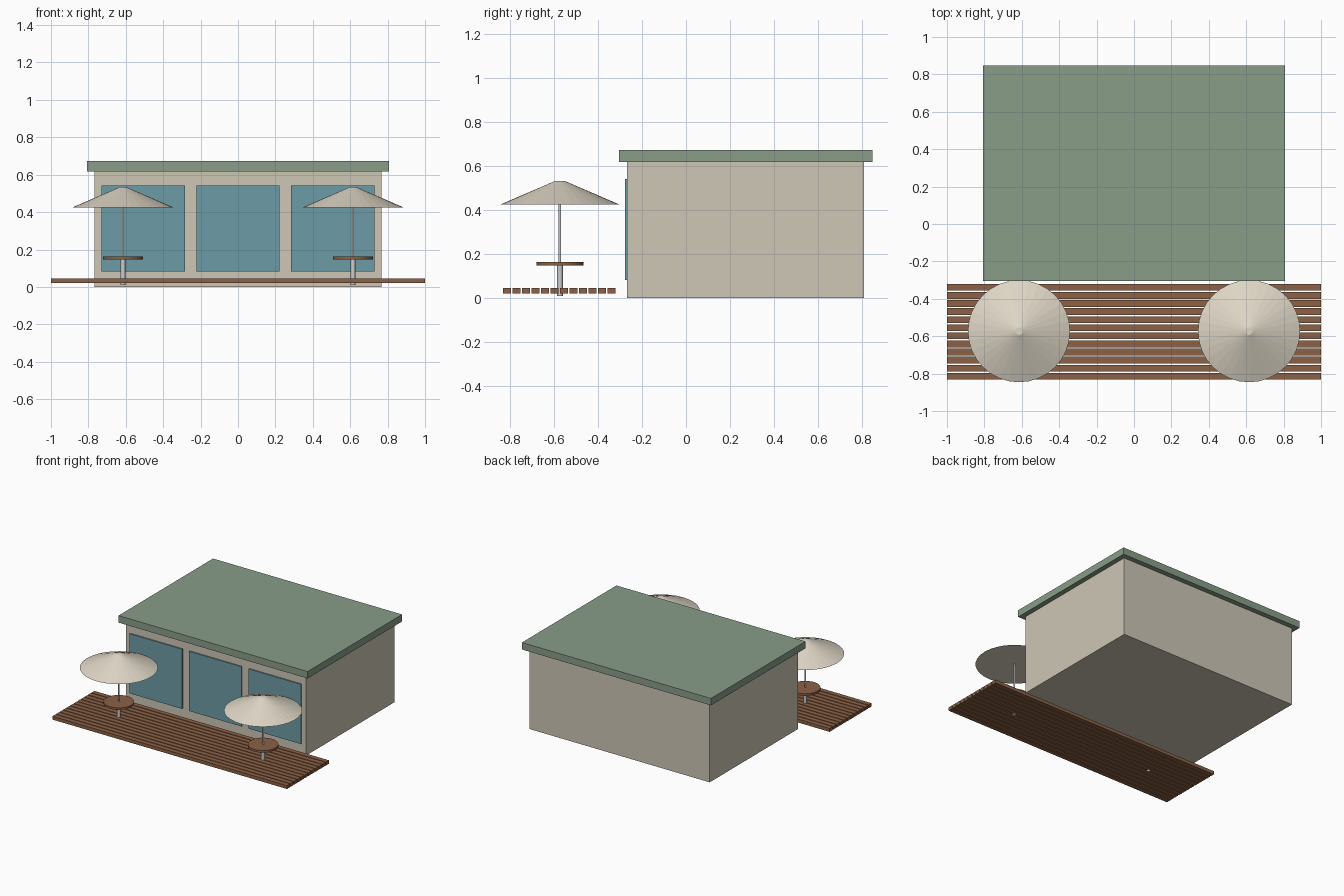
import bpy
import math

if "Cube" in bpy.data.objects:
    bpy.data.objects.remove(bpy.data.objects["Cube"])


def material(name, rgb):
    m = bpy.data.materials.new(name)
    m.diffuse_color = (*rgb, 1)
    m.use_nodes = True
    m.node_tree.nodes["Principled BSDF"].inputs["Base Color"].default_value = m.diffuse_color
    return m


WALL = material("cream_wall", (0.62, 0.57, 0.47))
ROOF = material("sage_green", (0.25, 0.34, 0.25))
GLASS = material("teal_glass", (0.15, 0.33, 0.38))
WOOD = material("brown_wood", (0.26, 0.12, 0.06))
CLOTH = material("canvas", (0.73, 0.67, 0.56))


def box(name, lo, hi, mat):
    bpy.ops.mesh.primitive_cube_add(size=1, location=[(a + b) / 2 for a, b in zip(lo, hi)])
    o = bpy.context.object
    o.name = name
    o.scale = [b - a for a, b in zip(lo, hi)]
    bpy.ops.object.transform_apply(location=False, rotation=False, scale=True)
    o.data.materials.append(mat)
    return o


def cone(name, x, y, z0, z1, r0, r1, sides, mat=None):
    bpy.ops.mesh.primitive_cone_add(vertices=sides, radius1=r0, radius2=r1,
                                    depth=z1 - z0, location=(x, y, (z0 + z1) / 2))
    o = bpy.context.object
    o.name = name
    if mat:
        o.data.materials.append(mat)
    return o


# Pavilion body and overhanging flat roof
box("walls", (-0.768, -0.267, 0), (0.768, 0.808, 0.618), WALL)
box("roof", (-0.806, -0.304, 0.618), (0.806, 0.847, 0.672), ROOF)

# Three front windows, slightly proud of the wall
for i, x in enumerate((-0.507, 0, 0.507)):
    box(f"window_{i + 1}", (x - 0.223, -0.277, 0.082), (x + 0.223, -0.262, 0.542), GLASS)

# Deck of twelve planks
PLANKS, PITCH, WIDTH = 12, 0.0432, 0.036
for i in range(PLANKS):
    y = -0.832 + i * PITCH
    box(f"deck_plank_{i + 1}", (-1, y, 0.02), (1, y + WIDTH, 0.046), WOOD)

# Two tables with parasols
Y = -0.573
for side, x in (("left", -0.615), ("right", 0.615)):
    cone(f"{side}_table_leg", x, Y, 0.01, 0.15, 0.013, 0.013, 16)
    top = cone(f"{side}_table_top", x, Y, 0.148, 0.164, 0.107, 0.107, 32, WOOD)
    cone(f"{side}_parasol_pole", x, Y, 0.15, 0.5, 0.006, 0.006, 12)
    cone(f"{side}_parasol_canopy", x, Y, 0.424, 0.533, 0.273, 0.02, 32, CLOTH)
